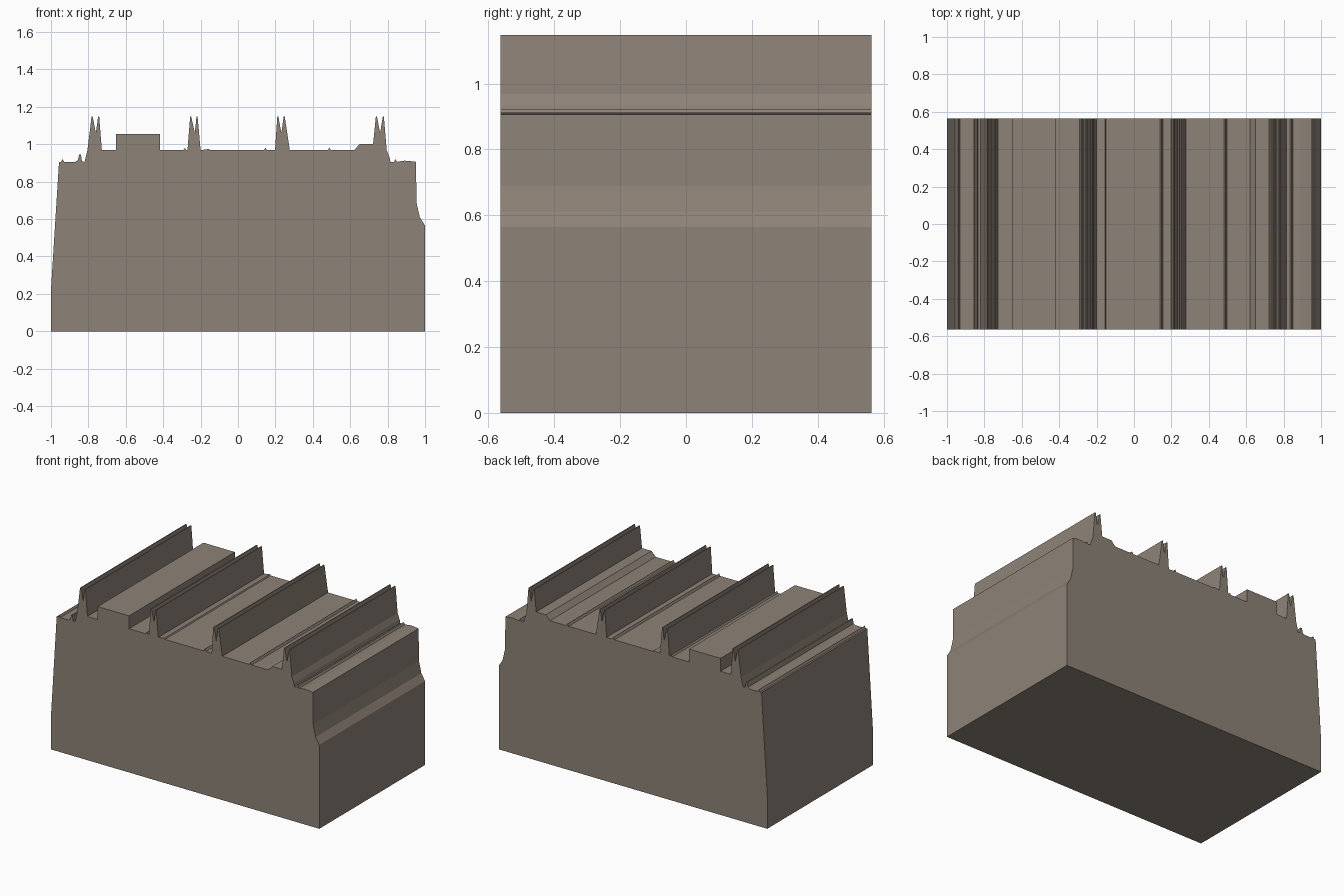
import bpy, bmesh

if "Cube" in bpy.data.objects:
    bpy.data.objects.remove(bpy.data.objects["Cube"])

HALF_DEPTH = 0.563
DECK, SHELF, TIP = 0.968, 0.906, 1.147   # main deck, outer ledges, fin tips

stone = bpy.data.materials.new("warm grey stone")
stone.diffuse_color = (0.27, 0.225, 0.187, 1)
stone.use_nodes = True
stone.node_tree.nodes["Principled BSDF"].inputs["Base Color"].default_value = stone.diffuse_color


def fin(left, right, peak_a, valley, peak_b, z_left=DECK, z_right=DECK):
    """Twin-tipped ridge: two sharp peaks with a notch between them."""
    t = 0.003
    return [(left, z_left), (peak_a - t, TIP), (peak_a + t, TIP), (valley, 1.06),
            (peak_b - t, TIP), (peak_b + t, TIP), (right, z_right)]


def bead(x, z, height=0.015, w=0.008):
    """Small triangular rib on a flat surface."""
    return [(x - w, z), (x, z + height), (x + w, z)]


# Cross-section, traced from bottom left over the top to bottom right
profile = [(-1, 0), (-1, 0.22), (-0.957, SHELF)]
profile += bead(-0.938, SHELF)
profile += [(-0.87, SHELF), (-0.856, 0.915), (-0.849, 0.945), (-0.84, 0.945),
            (-0.834, 0.908), (-0.82, SHELF)]
profile += fin(-0.805, -0.728, -0.78, -0.76, -0.745)
profile += [(-0.652, DECK), (-0.652, 1.055), (-0.418, 1.055), (-0.418, DECK)]
profile += bead(-0.284, DECK, 0.012)
profile += fin(-0.27, -0.2, -0.253, -0.231, -0.219)
profile += [(-0.155, 0.975), (-0.15, DECK)]
profile += bead(0.147, DECK)
profile += fin(0.198, 0.277, 0.213, 0.232, 0.247)
profile += bead(0.488, DECK)
profile += [(0.62, DECK), (0.65, 1.0)]
profile += fin(0.722, 0.795, 0.74, 0.76, 0.777, z_left=1.0)
profile += [(0.81, 0.93), (0.815, SHELF)]
profile += bead(0.842, SHELF)
profile += [(0.89, 0.912), (0.92, 0.91), (0.952, SHELF), (0.954, 0.69),
            (0.972, 0.61), (1, 0.565), (1, 0)]

# Extrude the section along y
bm = bmesh.new()
face = bm.faces.new([bm.verts.new((x, -HALF_DEPTH, z)) for x, z in profile])
ext = bmesh.ops.extrude_face_region(bm, geom=[face], use_keep_orig=True)
moved = [g for g in ext["geom"] if isinstance(g, bmesh.types.BMVert)]
bmesh.ops.translate(bm, verts=moved, vec=(0, 2 * HALF_DEPTH, 0))
bmesh.ops.recalc_face_normals(bm, faces=bm.faces)
ends = [f for f in bm.faces if len(f.verts) > 4]
bmesh.ops.triangulate(bm, faces=ends)

mesh = bpy.data.meshes.new("ridged_block")
bm.to_mesh(mesh)
bm.free()
mesh.materials.append(stone)
block = bpy.data.objects.new("ridged_block", mesh)
bpy.context.collection.objects.link(block)
